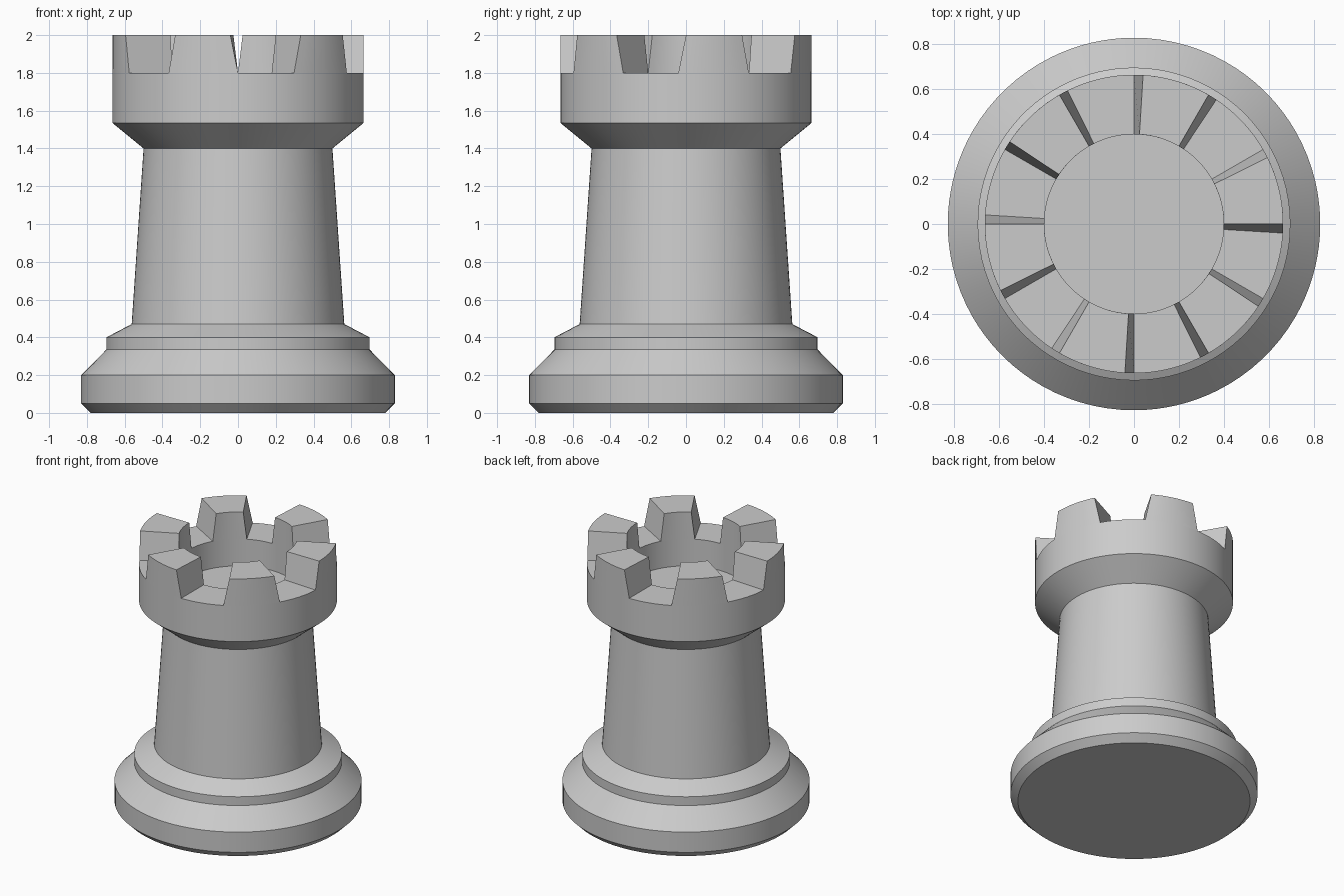
import bpy
import bmesh
from math import cos, sin, radians, atan2, degrees, hypot

default = bpy.data.objects.get("Cube")
if default:
    bpy.data.objects.remove(default, do_unlink=True)

stone = bpy.data.materials.new("stone grey")
stone.use_nodes = True
colour = (0.6, 0.6, 0.6, 1)
stone.diffuse_color = colour
stone.node_tree.nodes["Principled BSDF"].inputs["Base Color"].default_value = colour

# Outline from the underside, up the outside, over the rim and into the well
RIM, TOP, WELL = 1.8, 2.0, 1.6
PROFILE = [(0.78, 0), (0.83, 0.05), (0.83, 0.2), (0.697, 0.335), (0.697, 0.4),
           (0.563, 0.47), (0.5, 1.4), (0.665, 1.535), (0.665, RIM),
           (0.4, RIM), (0.4, WELL)]
RIM_BAND = 8          # profile step that forms the flat rim

# Six sectors, each one battlement (wider at its foot) and one gap
SECTORS, STEPS = 6, 8
FOOT, HEAD = (-3.5, 30), (0, 26.5)


def lerp(a, b, t):
    return a + (b - a) * t


angles = []
for s in range(SECTORS):
    start = s * 360 / SECTORS
    angles += [start + lerp(*FOOT, i / STEPS) for i in range(STEPS)]
    angles += [start + lerp(FOOT[1], 360 / SECTORS + FOOT[0], i / STEPS) for i in range(STEPS)]

# Revolved tower body
bm = bmesh.new()
rings = [[bm.verts.new((r * cos(radians(a)), r * sin(radians(a)), z)) for a in angles]
         for r, z in PROFILE]
count = len(angles)
battlement_feet = []
for band, (low, high) in enumerate(zip(rings, rings[1:])):
    for i in range(count):
        j = (i + 1) % count
        face = bm.faces.new((low[i], low[j], high[j], high[i]))
        if band == RIM_BAND and i % (2 * STEPS) < STEPS:
            battlement_feet.append(face)
bm.faces.new(rings[0][::-1])
bm.faces.new(rings[-1])

# Raise the battlements and narrow their tops
raised = bmesh.ops.extrude_face_region(bm, geom=battlement_feet)["geom"]
for v in [g for g in raised if isinstance(g, bmesh.types.BMVert)]:
    radius = hypot(v.co.x, v.co.y)
    angle = degrees(atan2(v.co.y, v.co.x))
    sector = round((angle - sum(FOOT) / 2) / 60) * 60
    t = (angle - sector - FOOT[0]) / (FOOT[1] - FOOT[0])
    a = radians(sector + lerp(*HEAD, t))
    v.co = (radius * cos(a), radius * sin(a), TOP)
bmesh.ops.recalc_face_normals(bm, faces=bm.faces[:])

mesh = bpy.data.meshes.new("castle_tower")
bm.to_mesh(mesh)
bm.free()
mesh.materials.append(stone)
tower = bpy.data.objects.new("castle_tower", mesh)
bpy.context.collection.objects.link(tower)

# Smooth round walls with crisp edges
bpy.ops.object.select_all(action="DESELECT")
tower.select_set(True)
bpy.context.view_layer.objects.active = tower
bpy.ops.object.shade_smooth_by_angle(angle=radians(20))
